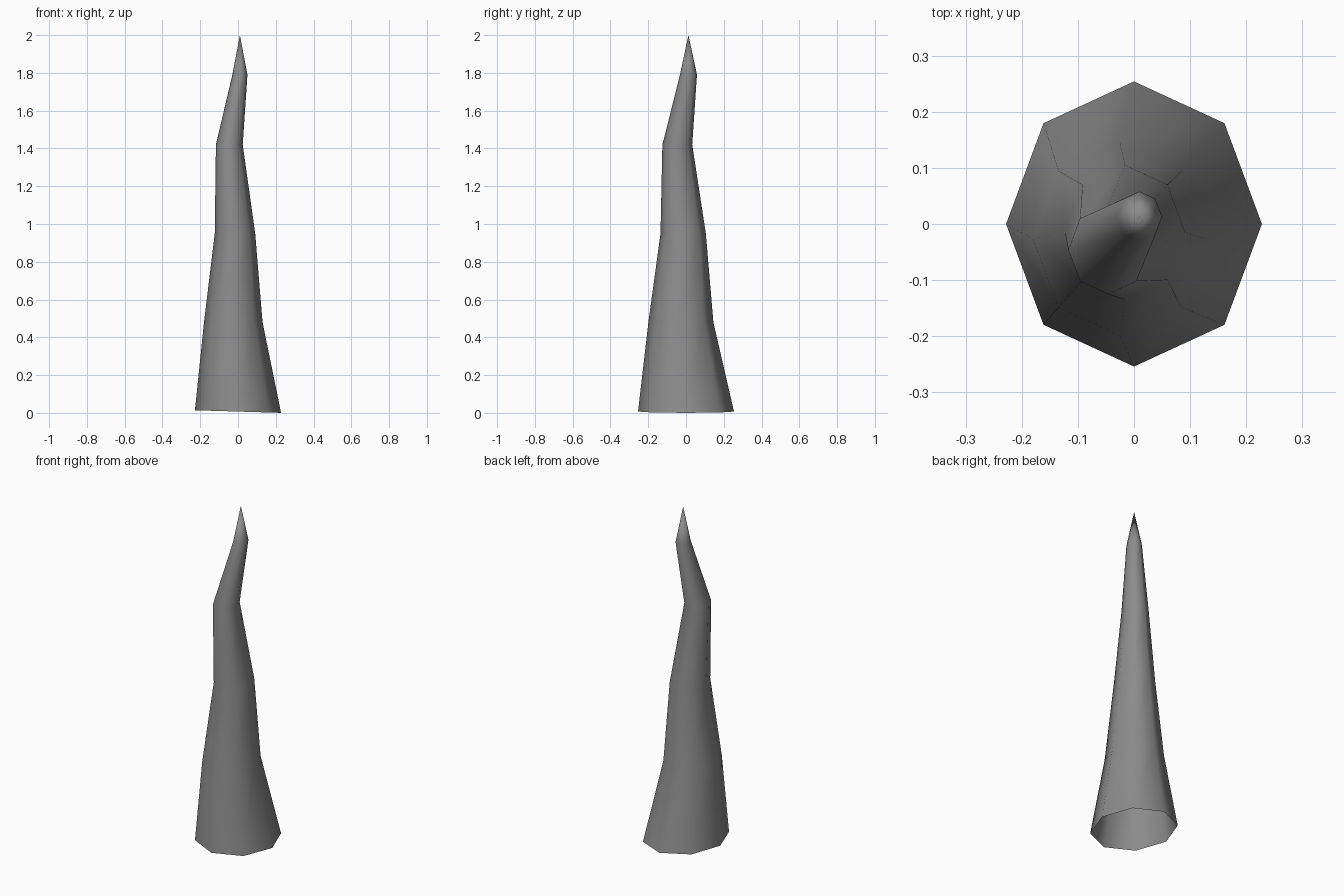
import bpy, bmesh
from math import cos, sin, pi

cube = bpy.data.objects.get("Cube")
if cube:
    bpy.data.objects.remove(cube)

SIDES = 8
# Ring sections: centre x, centre y, z, radius x, radius y
RINGS = [
    (0.0, 0.0, 0.007, 0.228, 0.254),
    (-0.025, -0.027, 0.48, 0.155, 0.172),
    (-0.016, -0.015, 0.95, 0.107, 0.12),
    (-0.046, -0.046, 1.42, 0.071, 0.079),
    (0.01, 0.013, 1.79, 0.04, 0.045),
]
TIP = (0.01, 0.013, 2.0)
BASE_TILT = 0.03

# Grey horn material
grey = bpy.data.materials.new("horn_grey")
grey.use_nodes = True
colour = (0.26, 0.26, 0.26, 1)
grey.diffuse_color = colour
grey.node_tree.nodes["Principled BSDF"].inputs["Base Color"].default_value = colour

# Bent tapering horn, open at the slightly tilted base
bm = bmesh.new()
loops = []
for level, (cx, cy, z, rx, ry) in enumerate(RINGS):
    loop = []
    for i in range(SIDES):
        a = 2 * pi * i / SIDES
        x, y = cx + rx * cos(a), cy + ry * sin(a)
        tilt = -BASE_TILT * x if level == 0 else 0
        loop.append(bm.verts.new((x, y, z + tilt)))
    loops.append(loop)
tip = bm.verts.new(TIP)

for i in range(SIDES):
    j = (i + 1) % SIDES
    for low, high in zip(loops, loops[1:]):
        bm.faces.new((low[i], low[j], high[j], high[i]))
    bm.faces.new((loops[-1][i], loops[-1][j], tip))
for face in bm.faces:
    face.smooth = True

mesh = bpy.data.meshes.new("horn")
bm.to_mesh(mesh)
bm.free()
mesh.materials.append(grey)
horn = bpy.data.objects.new("horn", mesh)
bpy.context.collection.objects.link(horn)
